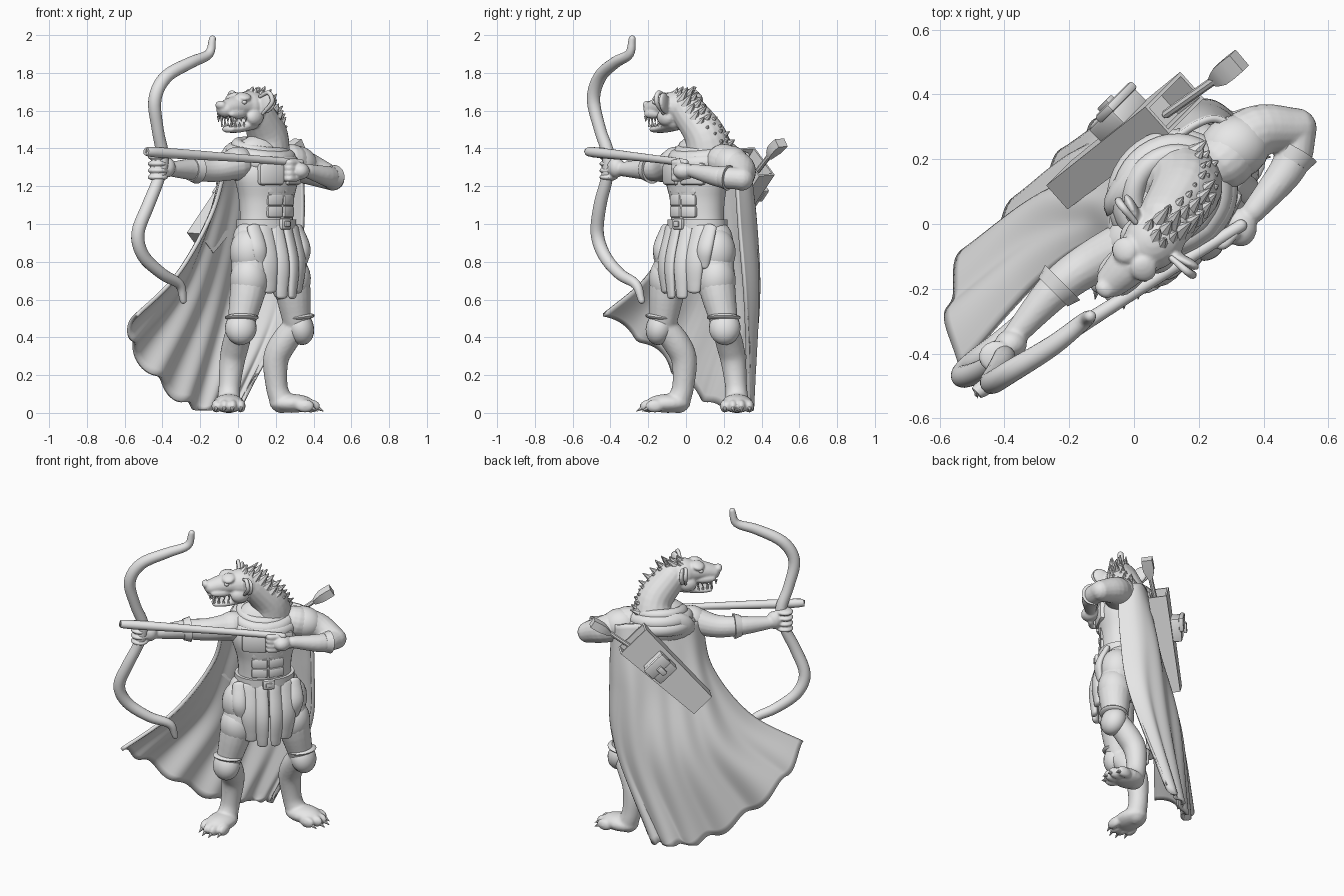
import bpy, bmesh, math, random
from mathutils import Matrix, Vector, Euler

random.seed(4)
if "Cube" in bpy.data.objects:
    bpy.data.objects.remove(bpy.data.objects["Cube"])

grey = bpy.data.materials.new("plain_grey")
grey.use_nodes = True
grey.diffuse_color = (0.8, 0.8, 0.8, 1)
grey.node_tree.nodes["Principled BSDF"].inputs["Base Color"].default_value = grey.diffuse_color

WORLD = Matrix.Identity(4)


def turned(loc, angle):
    return Matrix.Translation(loc) @ Matrix.Rotation(math.radians(angle), 4, "Z")


BODY = turned((0.15, 0.06, 0), 45)
HEAD = turned((0.06, -0.05, 1.6), -45)


def finish(bm, name, frame=WORLD, angle=40):
    bmesh.ops.recalc_face_normals(bm, faces=bm.faces)
    mesh = bpy.data.meshes.new(name)
    bm.to_mesh(mesh)
    bm.free()
    mesh.transform(frame)
    mesh.shade_smooth()
    mesh.set_sharp_from_angle(angle=math.radians(angle))
    mesh.materials.append(grey)
    obj = bpy.data.objects.new(name, mesh)
    bpy.context.collection.objects.link(obj)
    return obj


def spline(pts, t):
    """Smooth curve through equally spaced control points, t in 0..1."""
    pts = [Vector(p) for p in pts]
    last = len(pts) - 1
    i = min(int(t * last), last - 1)
    k = t * last - i
    b, c = pts[i], pts[i + 1]
    a = pts[i - 1] if i else b * 2 - c
    d = pts[i + 2] if i + 2 <= last else c * 2 - b
    return (b * 2 + (c - a) * k + (a * 2 - b * 5 + c * 4 - d) * k**2
            + (b * 3 - a - c * 3 + d) * k**3) / 2


def tube(name, pts, radii, side=None, frame=WORLD, n=18, steps=5, rounded=True):
    """Loft elliptical rings along a curve; the first radius lies along 'side'."""
    radii = [r if isinstance(r, tuple) else (r, r) for r in radii]
    count = (len(pts) - 1) * steps
    if side is None:
        chord = Vector(pts[-1]) - Vector(pts[0])
        side = min(((abs(chord[i]), i) for i in range(3)))[1]
        side = [float(i == side) for i in range(3)]
    side = Vector(side)
    rings = []
    for i in range(count + 1):
        t = i / count
        tangent = (spline(pts, min(t + 0.01, 1)) - spline(pts, max(t - 0.01, 0))).normalized()
        a, b = spline(radii, t)
        rings.append((spline(pts, t), tangent, a, b))
    if rounded:
        for end, sign in ((0, -1), (-1, 1)):
            p, d, a, b = rings[end]
            for step in (0.4, 0.8, 1.2, 1.5):
                ring = (p + d * sign * min(a, b) * math.sin(step), d, a * math.cos(step), b * math.cos(step))
                rings.insert(0, ring) if sign < 0 else rings.append(ring)
    bm = bmesh.new()
    loops = []
    for p, d, a, b in rings:
        s = (side - d * side.dot(d)).normalized()
        w = d.cross(s)
        angles = [(j + 0.5) * math.tau / n for j in range(n)]
        loops.append([bm.verts.new(p + s * a * math.cos(g) + w * b * math.sin(g)) for g in angles])
    for low, high in zip(loops, loops[1:]):
        for j in range(n):
            bm.faces.new((low[j - 1], low[j], high[j], high[j - 1]))
    bm.faces.new(loops[0])
    bm.faces.new(loops[-1])
    return finish(bm, name, frame)


def placed(loc, size, rot):
    return Matrix.LocRotScale(Vector(loc), Euler([math.radians(r) for r in rot]), Vector(size))


def ball(name, loc, size, frame=WORLD, rot=(0, 0, 0)):
    bm = bmesh.new()
    bmesh.ops.create_uvsphere(bm, u_segments=20, v_segments=12, radius=1)
    return finish(bm, name, frame @ placed(loc, size, rot))


def box(name, loc, size, frame=WORLD, rot=(0, 0, 0), bevel=0.01):
    bm = bmesh.new()
    bmesh.ops.create_cube(bm, size=1)
    bmesh.ops.scale(bm, vec=size, verts=bm.verts)
    bmesh.ops.bevel(bm, geom=bm.edges[:], offset=bevel, segments=2, affect="EDGES", profile=0.5)
    return finish(bm, name, frame @ placed(loc, (1, 1, 1), rot))


def spike(name, base, tip, radius, frame=WORLD):
    base, tip = Vector(base), Vector(tip)
    bm = bmesh.new()
    bmesh.ops.create_cone(bm, cap_ends=True, segments=7, radius1=radius, radius2=radius * 0.08,
                          depth=(tip - base).length)
    turn = (tip - base).to_track_quat("Z", "Y").to_matrix().to_4x4()
    return finish(bm, name, frame @ Matrix.Translation((base + tip) / 2) @ turn)


def fuse(name, parts, voxel=0.009, smooth=3):
    """Blend overlapping parts into a single sculpted skin."""
    with bpy.context.temp_override(active_object=parts[0], selected_editable_objects=parts):
        bpy.ops.object.join()
    parts[0].name = name
    remesh = parts[0].modifiers.new("blend", "REMESH")
    remesh.mode, remesh.voxel_size, remesh.use_smooth_shade = "VOXEL", voxel, True
    soften = parts[0].modifiers.new("soften", "SMOOTH")
    soften.iterations = smooth


# Legs, feet and knee guards
for label, sign, frame in (("right", -1, turned((0.07, -0.05, 0), 0)), ("left", 1, turned((0.24, 0.15, 0), 90))):
    def at(x, y, z):
        return (x * sign, y, z)
    parts = [
        tube("thigh", [at(0, 0.02, 0.92), at(0.01, -0.04, 0.7), at(0.05, -0.07, 0.49)], [0.1, 0.1, 0.075], frame=frame),
        tube("shin", [at(0.055, -0.07, 0.46), at(0.08, 0, 0.37), at(0.1, 0.04, 0.28), at(0.115, 0.035, 0.14),
                      at(0.12, 0.01, 0.06)], [0.068, 0.072, 0.068, 0.058, 0.062], frame=frame),
        ball("paw", at(0.12, -0.045, 0.05), (0.083, 0.12, 0.05), frame)]
    for toe in range(4):
        x = 0.12 + (toe - 1.5) * 0.043
        y = -0.115 - (0.03 if toe in (1, 2) else 0)
        parts.append(ball("toe", at(x, y, 0.036), (0.026, 0.05, 0.035), frame))
        spike("claw", at(x, y - 0.03, 0.03), at(x * 1.03, y - 0.068, 0.008), 0.015, frame)
    fuse(label + "_leg", parts)
    ball(label + "_knee_guard", at(0.055, -0.09, 0.45), (0.084, 0.072, 0.092), frame, (-15, 0, 0))
    ball(label + "_knee_rim", at(0.05, -0.085, 0.505), (0.09, 0.082, 0.02), frame, (-8, 0, 0))
    # overlapping thigh plates
    for z, tilt in ((0.85, 0), (0.7, 10)):
        ball(label + "_thigh_plate", at(0.01, -0.02 if z > 0.8 else -0.04, z), (0.104, 0.106, 0.13), frame, (tilt, 0, sign * 10))

# Torso, belt and chest armour
tube("torso", [(0, 0, 0.86), (0, 0, 1.0), (0, 0, 1.13), (0, 0, 1.27), (0, 0.03, 1.38)],
     [(0.19, 0.13), (0.16, 0.12), (0.165, 0.125), (0.2, 0.135), (0.16, 0.1)], (1, 0, 0), BODY, n=28)
tube("belt", [(0, 0, 0.975), (0, 0, 1.025)], [(0.178, 0.138)] * 2, (1, 0, 0), BODY, n=28, rounded=False)
box("belt_buckle", (0, -0.14, 1.0), (0.07, 0.03, 0.06), BODY)
box("buckle_plate", (0, -0.157, 1.0), (0.035, 0.014, 0.03), BODY, bevel=0.004)
for sign in (-1, 1):
    box("chest_plate", (sign * 0.078, -0.107, 1.265), (0.15, 0.06, 0.12), BODY, (0, 0, sign * 18), 0.02)
    for row in range(3):
        box("belly_plate", (sign * 0.048, -0.107, 1.065 + row * 0.062), (0.094, 0.035, 0.06), BODY,
            (0, 0, sign * 12), 0.01)

# Hanging cloth strips over the hips
for x, length, width in ((0.042, 0.36, 0.04), (0.11, 0.33, 0.048), (0.165, 0.2, 0.04)):
    for sign in (-1, 1):
        y = -0.15 + x * 0.35
        tube("skirt_strip", [(sign * x, y + 0.02, 0.98), (sign * x * 1.05, y - 0.025, 0.97 - length / 2),
                             (sign * x * 0.95, y - 0.02, 0.98 - length)],
             [(width, 0.02), (width * 1.1, 0.024), (width * 0.8, 0.018)], (1, 0.35 * sign, 0), BODY)

# Arms and hands
hold = Vector((-0.41, -0.40, 1.3))
parts = [tube("arm", [(0, -0.06, 1.32), (-0.13, -0.12, 1.29), (-0.24, -0.2, 1.29), (-0.37, -0.345, 1.29)],
              [0.085, 0.068, 0.059, 0.036]), ball("palm", hold + Vector((0.03, 0.03, 0)), (0.05, 0.045, 0.055))]
for i in range(4):
    parts.append(ball("finger", hold + Vector((-0.015, -0.01, 0.055 - i * 0.036)), (0.055, 0.05, 0.019)))
fuse("right_arm", parts, 0.007, 2)
draw = Vector((0.33, -0.01, 1.28))
parts = [tube("arm", [(0.28, 0.2, 1.33), (0.38, 0.285, 1.29), (0.5, 0.295, 1.24)], [0.095, 0.083, 0.064]),
         tube("forearm", [(0.505, 0.295, 1.24), (0.48, 0.18, 1.25), (0.37, 0.04, 1.28)], [0.06, 0.056, 0.037]),
         ball("palm", draw, (0.05, 0.06, 0.045))]
for i in range(4):
    base = draw + Vector((-0.02, -0.02, 0.045 - i * 0.028))
    parts.append(tube("finger", [base, base + Vector((-0.04, -0.035, 0)), base + Vector((-0.07, 0, 0))], [0.017] * 3, n=10))
fuse("left_arm", parts, 0.007, 2)
for name, a, b, radius in (("right_cuff", (-0.22, -0.18, 1.29), (-0.25, -0.21, 1.29), 0.077),
                           ("left_cuff", (0.505, 0.225, 1.245), (0.485, 0.19, 1.25), 0.068)):
    tube(name, [a, b], [radius, radius * 0.82], rounded=False)
ball("right_shoulder", (0.0, -0.05, 1.32), (0.1, 0.085, 0.09), rot=(0, 0, 40))
ball("left_shoulder", (0.31, 0.235, 1.32), (0.115, 0.1, 0.095), rot=(0, 10, 25))

# Head and neck
parts = [tube("neck", [(0.14, 0.13, 1.34), (0.155, 0.1, 1.47), (0.1, 0.01, 1.6)], [0.14, 0.11, 0.092]),
         ball("skull", (0, 0.005, 0.02), (0.09, 0.11, 0.085), HEAD),
         tube("muzzle", [(0, -0.04, 0.025), (0, -0.12, 0.02), (0, -0.18, 0.008)],
              [(0.078, 0.068), (0.064, 0.055), (0.052, 0.045)], (1, 0, 0), HEAD),
         tube("jaw", [(0, 0.0, -0.06), (0, -0.09, -0.092), (0, -0.16, -0.098)],
              [(0.07, 0.045), (0.056, 0.025), (0.042, 0.019)], (1, 0, 0), HEAD),
         ball("nose", (0, -0.215, 0.03), (0.032, 0.024, 0.023), HEAD)]
for sign in (-1, 1):
    parts += [ball("brow", (sign * 0.042, -0.085, 0.075), (0.042, 0.04, 0.018), HEAD, (10, sign * 20, 0)),
              ball("cheek", (sign * 0.062, -0.02, -0.035), (0.035, 0.055, 0.045), HEAD),
              ball("lip", (sign * 0.046, -0.13, -0.018), (0.022, 0.065, 0.024), HEAD),
              ball("ear", (sign * 0.11, 0.02, 0.04), (0.05, 0.018, 0.062), HEAD, (0, sign * 40, sign * 20))]
    ball("eye", (sign * 0.062, -0.1, 0.045), (0.014, 0.014, 0.012), HEAD)
    tube("ear_rim", [(sign * 0.08, 0, 0.075), (sign * 0.14, 0.005, 0.095), (sign * 0.16, 0.01, 0.045),
                     (sign * 0.1, 0, -0.015)], [0.009, 0.012, 0.012, 0.008], frame=HEAD, n=10)
    for i in range(5):
        y = -0.195 + i * 0.028
        drop = 0.045 if i == 1 else 0.026
        spike("upper_tooth", (sign * (0.034 + i * 0.005), y, -0.03), (sign * (0.036 + i * 0.005), y, -0.035 - drop), 0.01, HEAD)
        spike("lower_tooth", (sign * (0.032 + i * 0.005), y + 0.025, -0.085), (sign * (0.034 + i * 0.005), y + 0.022, -0.085 + drop), 0.009, HEAD)
fuse("head", parts, 0.007, 2)

# Chunky mane from brow to nape
mane = [(0.08, -0.03, 1.675), (0.14, 0.02, 1.66), (0.195, 0.07, 1.59), (0.22, 0.13, 1.51), (0.215, 0.21, 1.43)]
for i in range(10):
    t = i / 9
    root = spline(mane, t)
    for across in (-1, 0, 1):
        base = root + Vector((0.7, -0.7, 0)) * across * 0.03 - Vector((0.02, 0.02, 0.012 * abs(across)))
        out = Vector((0.025 + 0.02 * t + random.uniform(-0.01, 0.01), 0.04 + across * -0.012, 0.06 - 0.03 * t))
        spike("mane_tuft", base, base + out * random.uniform(0.8, 1.25), 0.032)

# Draped hood around the neck
for name, z, radius, thick, tilt in (("hood_roll", 1.4, 0.128, 0.034, 14), ("hood_fold", 1.365, 0.15, 0.045, 10),
                                     ("hood_hem", 1.335, 0.165, 0.045, 6)):
    ring = [(radius * math.sin(a), -radius * math.cos(a) * 0.92, 0) for a in [k * math.tau / 12 for k in range(13)]]
    tube(name, ring, [thick] * 13, (0, 0, 1), BODY @ placed((0, 0.045, z), (1, 1, 1), (tilt, 0, 0)), steps=3)
ball("hood_drape", (-0.02, 0.14, 1.33), (0.17, 0.07, 0.12), BODY, (-15, 0, 0))

# Windblown cape
rows = [[(0.34, 0.26, 1.35), (0.27, 0.32, 1.36), (0.2, 0.31, 1.38), (0.1, 0.24, 1.38), (0, 0.14, 1.38), (-0.06, 0.05, 1.36), (-0.06, -0.07, 1.33)],
        [(0.345, 0.28, 1), (0.26, 0.35, 1), (0.14, 0.36, 1), (0.03, 0.26, 1), (-0.07, 0.16, 1), (-0.15, 0.06, 1.02), (-0.14, -0.06, 1.05)],
        [(0.3, 0.31, 0.6), (0.22, 0.37, 0.57), (0.08, 0.37, 0.55), (-0.08, 0.3, 0.55), (-0.2, 0.17, 0.58), (-0.31, 0.02, 0.65), (-0.32, -0.19, 0.74)],
        [(0.04, 0.33, 0.06), (-0.03, 0.34, 0.015), (-0.13, 0.29, 0), (-0.25, 0.17, 0.03), (-0.41, 0, 0.16), (-0.56, -0.18, 0.35), (-0.55, -0.42, 0.51)]]
bm = bmesh.new()
grid = []
for i in range(41):
    t = i / 40
    line = []
    for j in range(101):
        s = j / 100
        p = spline([spline(row, s) for row in rows], t)
        fold = math.sin(s * 40 + t * 2) * 0.02 * t**1.5 * (0.4 + s)
        p += Vector((-0.6, 0.75, 0.25 * s)) * fold
        p.z = max(p.z + 0.02 * t**6 * math.sin(s * 40), 0.014)
        line.append(bm.verts.new(p))
    grid.append(line)
for a, b in zip(grid, grid[1:]):
    for j in range(100):
        bm.faces.new((a[j], a[j + 1], b[j + 1], b[j]))
cape = finish(bm, "cape", angle=80)
thick = cape.modifiers.new("cloth", "SOLIDIFY")
thick.thickness, thick.offset = 0.022, 0

# Quiver with open mouth, pouch and spare arrow
low, high = Vector((-0.205, 0.29, 0.9)), Vector((0.205, 0.24, 1.33))
quiver = tube("quiver", [low, high], [(0.07, 0.105), (0.078, 0.15)], (0, 1, 0), BODY, n=4, steps=1, rounded=False)
bm = bmesh.new()
bm.from_mesh(quiver.data)
mouth = max(bm.faces, key=lambda f: f.calc_center_median().z + f.normal.z)
inward = mouth.normal * -0.12
bmesh.ops.inset_region(bm, faces=[mouth], thickness=0.016)
bmesh.ops.inset_region(bm, faces=[mouth], thickness=0.001)
bmesh.ops.translate(bm, vec=inward, verts=mouth.verts)
bm.to_mesh(quiver.data)
bm.free()
quiver.data.set_sharp_from_angle(angle=0.5)
slant = (0, 43, 0)
middle = low.lerp(high, 0.63)
box("quiver_pouch", middle + Vector((0, 0.075, 0)), (0.14, 0.07, 0.14), BODY, slant)
box("pouch_flap", middle + Vector((0.025, 0.11, 0.025)), (0.15, 0.03, 0.085), BODY, slant)
box("pouch_clasp", middle + Vector((0, 0.128, 0)), (0.035, 0.02, 0.06), BODY, slant, 0.005)
tube("spare_arrow", [(0.1, 0.34, 1.23), (0.27, 0.46, 1.385)], [0.014] * 2, n=8)
tube("spare_fletching", [(0.24, 0.44, 1.35), (0.275, 0.465, 1.39), (0.325, 0.505, 1.43)],
     [(0.016, 0.016), (0.045, 0.035), (0.045, 0.035)], (0.7, -0.7, 0), n=4, steps=2, rounded=False)

# Bow and nocked arrow
tube("bow", [(-0.135, -0.285, 1.98), (-0.155, -0.3, 1.9), (-0.25, -0.375, 1.855), (-0.38, -0.455, 1.78),
             (-0.44, -0.49, 1.66), (-0.425, -0.455, 1.5), (-0.4, -0.41, 1.36), (-0.42, -0.42, 1.24),
             (-0.475, -0.455, 1.1), (-0.53, -0.47, 0.95), (-0.5, -0.43, 0.83), (-0.4, -0.35, 0.735),
             (-0.31, -0.265, 0.68), (-0.29, -0.235, 0.595)],
     [0.018, 0.025, 0.031, 0.035, 0.035, 0.032, 0.034, 0.032, 0.034, 0.035, 0.034, 0.031, 0.026, 0.018], (0.8, -0.6, 0))
tube("arrow", [(-0.485, -0.525, 1.385), (-0.44, -0.49, 1.38), (0, -0.21, 1.35), (0.33, -0.005, 1.325)],
     [0.008, 0.027, 0.021, 0.019], (0, 0, 1))
